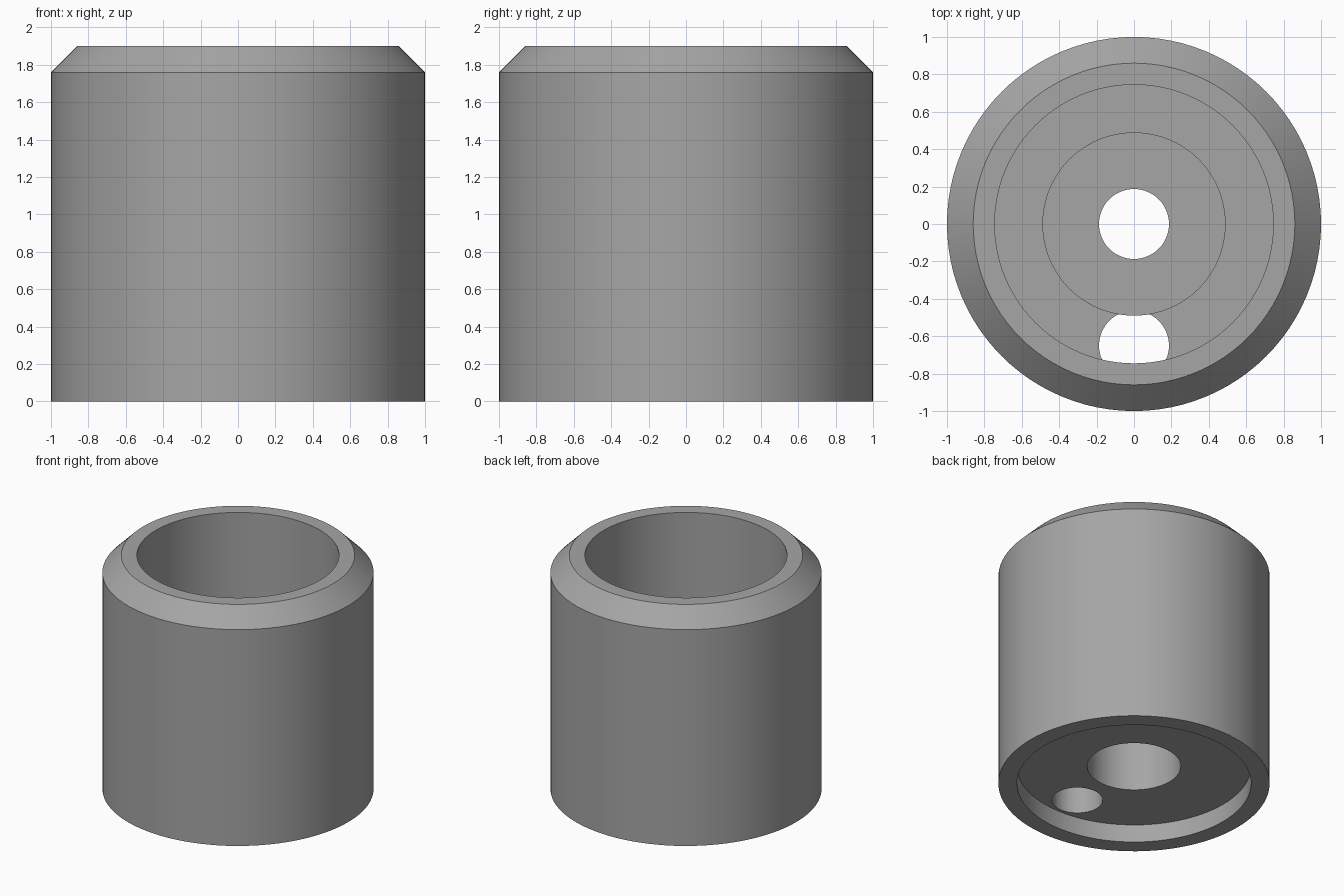
import bpy, bmesh, math
from mathutils import Matrix

if "Cube" in bpy.data.objects:
    bpy.data.objects.remove(bpy.data.objects["Cube"])

SEGMENTS = 96
FLOOR_Z = 0.46      # floor of the upper cavity
BOSS_Z = 0.74       # top of the raised central boss

grey = bpy.data.materials.new("plain grey")
grey.use_nodes = True
colour = (0.38, 0.38, 0.38, 1)
grey.diffuse_color = colour
grey.node_tree.nodes["Principled BSDF"].inputs["Base Color"].default_value = colour


def make_object(name, bm):
    bmesh.ops.recalc_face_normals(bm, faces=bm.faces)
    mesh = bpy.data.meshes.new(name)
    bm.to_mesh(mesh)
    bm.free()
    obj = bpy.data.objects.new(name, mesh)
    bpy.context.collection.objects.link(obj)
    mesh.materials.append(grey)
    return obj


def lathe(name, profile):
    """Revolve a closed (radius, z) outline about the z axis."""
    bm = bmesh.new()
    verts = [bm.verts.new((r, 0, z)) for r, z in profile]
    edges = [bm.edges.new((v, verts[i - 1])) for i, v in enumerate(verts)]
    bmesh.ops.spin(bm, geom=verts + edges, cent=(0, 0, 0), axis=(0, 0, 1),
                   angle=math.tau, steps=SEGMENTS, use_duplicate=False)
    bmesh.ops.remove_doubles(bm, verts=bm.verts, dist=0.0005)
    return make_object(name, bm)


# Chamfered cup: outer wall, cavity, boss, stepped bore and bottom recess
cup = lathe("cup_body", [
    (0.863, 0), (1, 0), (1, 1.76), (0.86, 1.9), (0.745, 1.9),
    (0.745, FLOOR_Z), (0.49, FLOOR_Z), (0.49, BOSS_Z), (0.187, BOSS_Z),
    (0.187, BOSS_Z - 0.145), (0.345, BOSS_Z - 0.145),
    (0.345, 0.145), (0.863, 0.145),
])

# Off-centre hole drilled from below into the cavity
bm = bmesh.new()
bottom, top = 0.05, FLOOR_Z + 0.01
bmesh.ops.create_cone(bm, cap_ends=True, segments=64, radius1=0.187,
                      radius2=0.187, depth=top - bottom,
                      matrix=Matrix.Translation((0, -0.65, (top + bottom) / 2)))
drill = make_object("side_hole_cutter", bm)
drill.hide_render = True

cut = cup.modifiers.new("side hole", "BOOLEAN")
cut.operation = "DIFFERENCE"
cut.solver = "EXACT"
cut.object = drill

bpy.ops.object.select_all(action="DESELECT")
cup.select_set(True)
bpy.context.view_layer.objects.active = cup
bpy.ops.object.modifier_apply(modifier=cut.name)
bpy.data.objects.remove(drill)

# Smooth round walls with crisp rims
bpy.ops.object.shade_smooth_by_angle(angle=math.radians(30))
